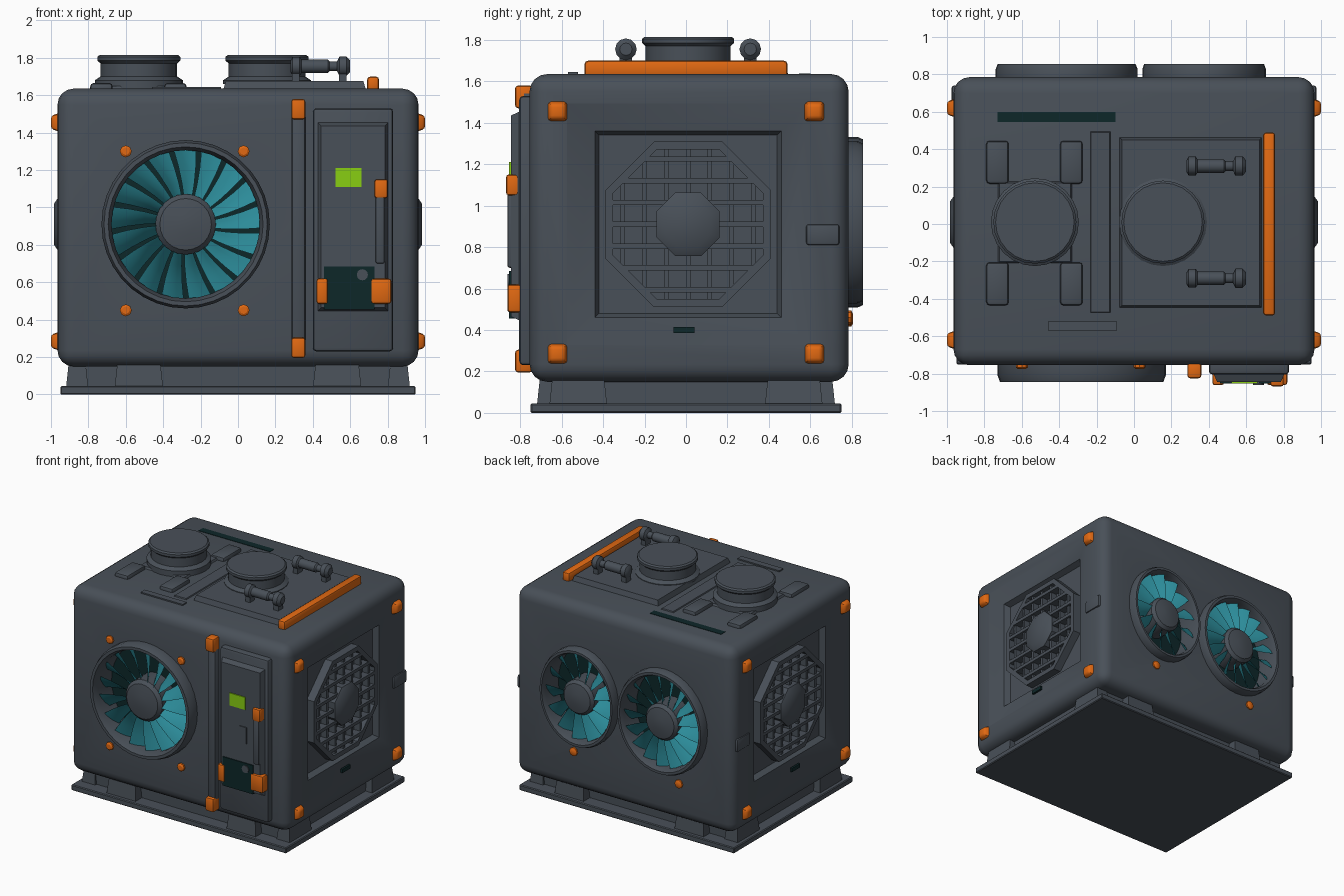
import bpy, bmesh, math
from mathutils import Matrix, Vector

if "Cube" in bpy.data.objects:
    bpy.data.objects.remove(bpy.data.objects["Cube"])

def material(name, rgb):
    m = bpy.data.materials.new(name)
    m.diffuse_color = (*rgb, 1)
    m.use_nodes = True
    m.node_tree.nodes["Principled BSDF"].inputs["Base Color"].default_value = m.diffuse_color
    return m

GREY = material("slate grey", (0.066, 0.080, 0.098))
TEAL = material("teal", (0.025, 0.26, 0.32))
DARK = material("dark teal", (0.004, 0.020, 0.022))
ORANGE = material("orange", (0.75, 0.14, 0.006))
GREEN = material("lime green", (0.25, 0.62, 0.006))
pi, R2 = math.pi, math.sqrt(2)
AXES = {"z": Matrix(), "front": Matrix.Rotation(pi / 2, 4, "X"), "back": Matrix.Rotation(-pi / 2, 4, "X"),
        "right": Matrix.Rotation(pi / 2, 4, "Y"), "left": Matrix.Rotation(-pi / 2, 4, "Y")}

def finish(name, bm, mat, smooth=True):
    bmesh.ops.recalc_face_normals(bm, faces=bm.faces)
    me = bpy.data.meshes.new(name)
    bm.to_mesh(me)
    bm.free()
    me.materials.append(mat)
    ob = bpy.data.objects.new(name, me)
    bpy.context.collection.objects.link(ob)
    if smooth:
        smooth_by_angle(ob)
    return ob

def smooth_by_angle(ob):
    bpy.ops.object.select_all(action="DESELECT")
    ob.select_set(True)
    bpy.context.view_layer.objects.active = ob
    bpy.ops.object.shade_smooth_by_angle(angle=math.radians(35))

def box(name, x, y, z, mat=GREY, bevel=0.0, seg=2, taper=None):
    """Box from ranges; taper = (axis, sign, amount) pulls in that face."""
    bm = bmesh.new()
    bmesh.ops.create_cube(bm, size=1)
    c = Vector([(a + b) / 2 for a, b in (x, y, z)])
    d = Vector([b - a for a, b in (x, y, z)])
    for v in bm.verts:
        s = v.co.copy()
        v.co = Vector([c[i] + s[i] * d[i] for i in range(3)])
        if taper and s[taper[0]] * taper[1] > 0:
            for i in range(3):
                if i != taper[0]:
                    v.co[i] -= math.copysign(taper[2], s[i])
    if bevel:
        bmesh.ops.bevel(bm, geom=bm.edges[:], offset=bevel, segments=seg, profile=0.5, affect="EDGES")
    return finish(name, bm, mat)

def lathe(name, prof, n, loc, axis="z", mat=GREY, sx=1, sy=1, phase=0.0, ring=False):
    """Revolve (radius, height) points; ring closes the profile on itself."""
    bm = bmesh.new()
    M = Matrix.Translation(loc) @ AXES[axis]
    rows = [[bm.verts.new(M @ Vector((r * sx * math.cos(phase + 2 * pi * k / n),
                                      r * sy * math.sin(phase + 2 * pi * k / n), h)))
             for k in range(n)] for r, h in prof]
    pairs = list(zip(rows, rows[1:])) + ([(rows[-1], rows[0])] if ring else [])
    for a, b in pairs:
        for k in range(n):
            j = (k + 1) % n
            bm.faces.new((a[k], a[j], b[j], b[k]))
    if not ring:
        bm.faces.new(rows[0])
        bm.faces.new(rows[-1])
    return finish(name, bm, mat)

def cut(ob, cutter):
    m = ob.modifiers.new("cut", "BOOLEAN")
    m.operation, m.solver, m.object = "DIFFERENCE", "EXACT", cutter
    cutter.hide_render = True
    bpy.context.view_layer.objects.active = ob
    bpy.ops.object.modifier_apply(modifier="cut")
    bpy.data.objects.remove(cutter)

def blades(name, n, r0, r1, loc, axis, sx, sy):
    bm = bmesh.new()
    M = Matrix.Translation(loc) @ AXES[axis]
    for k in range(n):
        g = []
        for i in range(4):
            t = i / 3
            r = r0 + (r1 - r0) * t
            row = []
            for j in range(4):
                u = j / 3
                a = 2 * pi * k / n + 0.10 * t + (u - 0.5) * (0.30 if n > 14 else 0.36)
                row.append(bm.verts.new(M @ Vector((r * sx * math.cos(a), r * sy * math.sin(a),
                                                    0.035 - 0.08 * u ** 1.4))))
            g.append(row)
        for i in range(3):
            for j in range(3):
                bm.faces.new((g[i][j], g[i + 1][j], g[i + 1][j + 1], g[i][j + 1]))
    finish(name, bm, TEAL)

FRONT, BACK, SIDE = -0.755, 0.785, 0.965

# Rounded main housing
body = box("housing", (-SIDE, SIDE), (FRONT, BACK), (0.15, 1.635), bevel=0.085, seg=4)

# Fans: name, centre x, z, radius, x and z stretch, facing, blade count
fans = [("front_fan", -0.28, 0.91, 0.45, 1, 1, "front", 17),
        ("back_fan_large", -0.36, 0.92, 0.40, 0.95, 1.03, "back", 17),
        ("back_fan_small", 0.375, 0.92, 0.38, 0.87, 1.03, "back", 13)]
for name, x, z, r, sx, sy, axis, n in fans:
    y = FRONT if axis == "front" else BACK
    out = -1 if axis == "front" else 1
    cut(body, lathe("cutter", [(r * 0.9, -0.16), (r * 0.9, 0.1)], 40, (x, y, z), axis, sx=sx, sy=sy))
    p = 0.09 if axis == "front" else 0.07
    lathe(name + "_rim", [(r, -0.03), (r, p * 0.6), (r * 0.97, p), (r * 0.92, p), (r * 0.88, p * 0.5),
                          (r * 0.88, -0.15), (r * 0.93, -0.15)], 36, (x, y, z), axis, sx=sx, sy=sy, ring=True)
    lathe(name + "_backing", [(r * 0.9, -0.156), (r * 0.9, -0.125)], 36, (x, y, z), axis, DARK, sx, sy)
    blades(name + "_blades", n, r * 0.3, r * 0.885, (x, y, z), axis, sx, sy)
    h = r * 0.36
    lathe(name + "_hub", [(h, -0.13), (h, 0.03), (h * 0.85, 0.055), (h * 0.3, 0.07)], 24, (x, y, z), axis)

# Dished side recesses with octagonal grilles, both sides
for s, axis in ((1, "right"), (-1, "left")):
    c = (s * SIDE, 0.01, 0.91)
    cut(body, lathe("cutter", [(0.43 * R2, -0.085), (0.45 * R2, -0.04), (0.59 * R2, 0.002), (0.59 * R2, 0.06)],
                    4, c, axis, phase=pi / 4))
    def xr(a, b):
        return tuple(sorted((s * a, s * b)))
    G = 0.38
    for i in range(-3, 4):
        t = i * 0.105
        L = min(G, G * R2 - abs(t))
        box("grille_slat", xr(0.875, 0.945), (0.01 - L, 0.01 + L), (0.91 + t - 0.013, 0.91 + t + 0.013))
        box("grille_post", xr(0.875, 0.93), (0.01 + t - 0.011, 0.01 + t + 0.011), (0.91 - L, 0.91 + L))
    o = G / math.cos(pi / 8)
    lathe("grille_rim", [(o + .02, -.09), (o + .02, -.02), (o - .02, -.02), (o - .02, -.09)], 8, c, axis,
          phase=pi / 8, ring=True)
    lathe("grille_hub", [(0.165, -0.08), (0.165, -0.01), (0.12, 0.018)], 8, c, axis, phase=pi / 8)
    box("side_slot", xr(0.95, 0.966), (-0.06, 0.04), (0.385, 0.415), DARK)
    box("side_latch", xr(0.93, 0.975), (0.58, 0.74), (0.81, 0.91), bevel=0.012)
    # Corner bumpers
    for y in (-0.62, 0.62):
        for z in (0.285, 1.455):
            box("corner_bumper", xr(0.94, 1.0), (y - 0.055, y + 0.055), (z - 0.055, z + 0.055), ORANGE,
                0.015, taper=(0, s, 0.02))

smooth_by_angle(body)

# Fan bolts
for x, z in ((-0.6, 1.3), (0.03, 1.3), (-0.6, 0.45), (0.03, 0.45)):
    lathe("front_bolt", [(0.032, -0.02), (0.032, 0.012), (0.02, 0.02)], 8, (x, FRONT, z), "front", ORANGE)
for x, z in ((-0.49, 0.45), (0.44, 0.46)):
    lathe("back_bolt", [(0.034, -0.02), (0.034, 0.012), (0.02, 0.02)], 8, (x, BACK, z), "back", ORANGE)

# Vertical rib with capped ends
box("front_rib", (0.285, 0.36), (-0.80, -0.70), (0.22, 1.56), bevel=0.018)
for z in (0.25, 1.525):
    box("rib_cap", (0.285, 0.36), (-0.825, -0.74), (z - 0.055, z + 0.055), ORANGE, 0.015)

# Control panel
box("panel_frame", (0.40, 0.83), (-0.805, -0.70), (0.23, 1.53), bevel=0.02)
box("panel_door", (0.42, 0.81), (-0.845, -0.79), (0.44, 1.46), taper=(1, -1, 0.025))
box("screen", (0.52, 0.66), (-0.853, -0.844), (1.11, 1.21), GREEN)
box("panel_button", (0.61, 0.67), (-0.853, -0.84), (0.84, 0.97))
box("panel_pipe", (0.735, 0.785), (-0.862, -0.82), (0.70, 1.08), bevel=0.012)
box("pipe_cap", (0.73, 0.80), (-0.868, -0.80), (1.05, 1.15), ORANGE, 0.012)
box("port_plate", (0.46, 0.73), (-0.853, -0.80), (0.455, 0.685), DARK)
lathe("port_knob", [(0.03, 0), (0.03, 0.008)], 12, (0.665, -0.853, 0.64), "front")
box("port_clamp_left", (0.42, 0.48), (-0.862, -0.78), (0.485, 0.62), ORANGE, 0.012)
box("port_clamp_right", (0.71, 0.82), (-0.862, -0.78), (0.485, 0.62), ORANGE, 0.015)

# Base plate, plinth and feet
box("base_plate", (-0.95, 0.95), (-0.75, 0.75), (0, 0.045), bevel=0.006, seg=1)
box("plinth", (-0.86, 0.86), (-0.64, 0.64), (0.04, 0.17))
for sx in (-1, 1):
    for sy in (-1, 1):
        box("foot", tuple(sorted((sx * 0.40, sx * 0.66))), tuple(sorted((sy * 0.60, sy * 0.72))), (0.03, 0.17),
            taper=(2, 1, 0.015))
        box("side_foot", tuple(sorted((sx * 0.80, sx * 0.92))), tuple(sorted((sy * 0.38, sy * 0.66))), (0.03, 0.17),
            taper=(2, 1, 0.015))

# Roof vents: two flanged drums
for name, x, zb in (("left_vent", -0.53, 1.62), ("right_vent", 0.155, 1.66)):
    lathe(name, [(0.235, zb), (0.235, 1.68), (0.205, 1.70), (0.205, 1.77), (0.222, 1.785), (0.222, 1.805),
                 (0.21, 1.815)], 24, (x, 0.01, 0))
# Left vent mounting pads
box("vent_pedestal", (-0.74, -0.32), (-0.22, 0.24), (1.61, 1.65), taper=(2, 1, 0.02))
for x in (-0.73, -0.335):
    for y in (-0.32, 0.33):
        box("vent_pad", (x - 0.06, x + 0.06), (y - 0.115, y + 0.115), (1.61, 1.665), bevel=0.018)
# Hatch with orange hinge bar
box("roof_hatch", (-0.085, 0.69), (-0.455, 0.47), (1.61, 1.675), taper=(2, 1, 0.02))
box("hinge_bar", (0.69, 0.755), (-0.49, 0.49), (1.62, 1.70), ORANGE, 0.018)
# Hatch pistons
for y in (-0.29, 0.31):
    lathe("piston", [(0.03, 0), (0.05, .012), (0.05, .05), (0.036, .06), (0.036, .2), (0.026, .21), (0.026, .25),
                     (0.052, .262), (0.052, .30), (0.03, .32)], 12, (0.28, y, 1.755), "right")
    for x in (0.31, 0.56):
        box("piston_mount", (x - 0.02, x + 0.02), (y - 0.03, y + 0.03), (1.65, 1.75))
# Roof slots and channel strip
box("roof_slot_back", (-0.73, -0.10), (0.545, 0.60), (1.62, 1.638), DARK)
box("roof_slot_front", (-0.46, -0.09), (-0.57, -0.52), (1.62, 1.645))
box("roof_channel", (-0.24, -0.12), (-0.48, 0.50), (1.62, 1.643), taper=(2, 1, 0.01))
